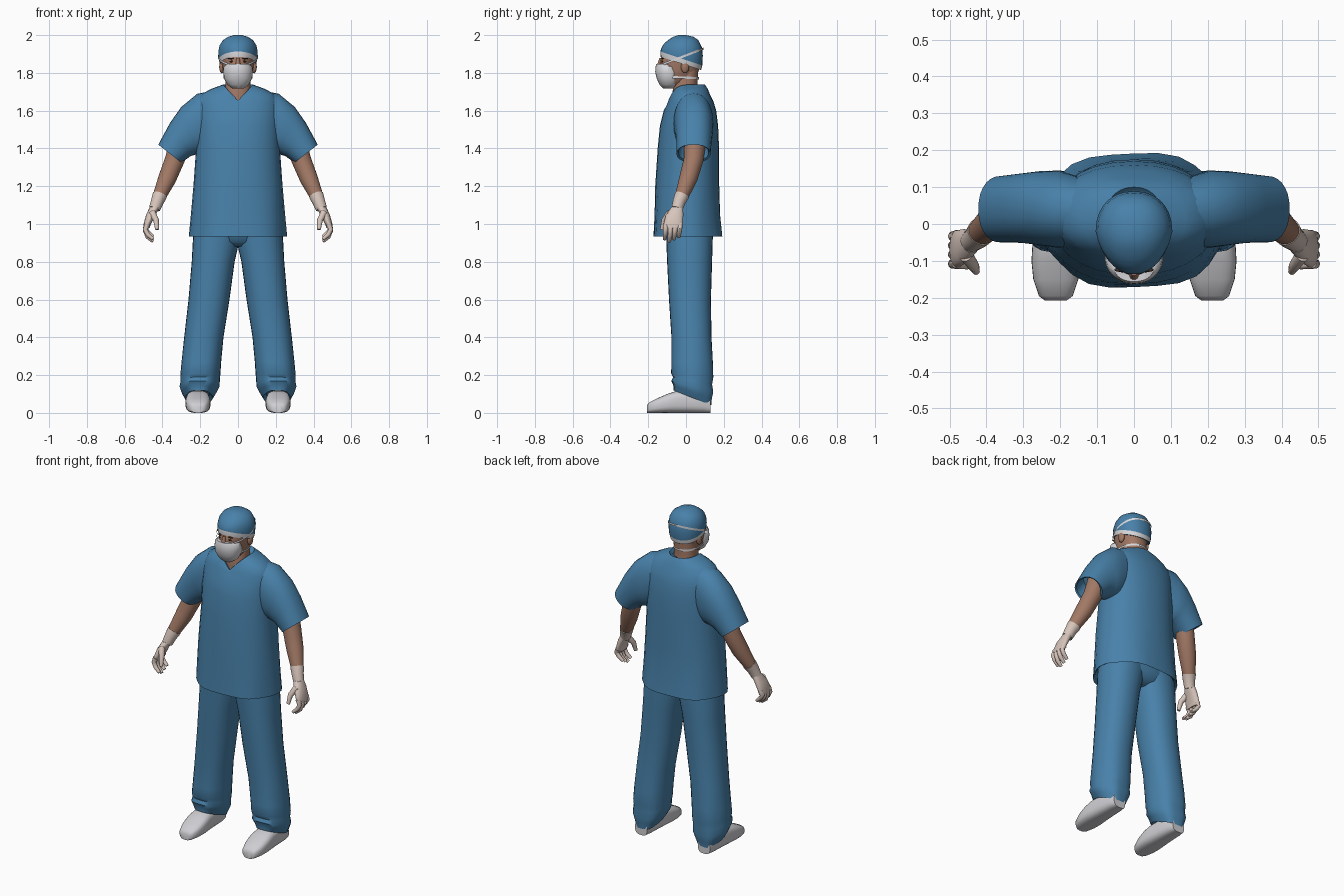
import bpy
import bmesh
import math
from mathutils import Vector

SIDES = 28

cube = bpy.data.objects.get("Cube")
if cube:
    bpy.data.objects.remove(cube)


def make_material(name, red, green, blue):
    mat = bpy.data.materials.new(name)
    mat.use_nodes = True
    mat.diffuse_color = (red, green, blue, 1)
    shader = mat.node_tree.nodes["Principled BSDF"]
    shader.inputs["Base Color"].default_value = (red, green, blue, 1)
    shader.inputs["Roughness"].default_value = 0.8
    return mat


scrub_blue = make_material("scrub blue", .065, .22, .40)
skin = make_material("skin brown", .36, .19, .13)
glove = make_material("glove cream", .68, .56, .50)
mask_white = make_material("mask white", .68, .68, .71)
shoe_grey = make_material("shoe grey", .62, .62, .65)
dark_brown = make_material("dark brown", .05, .03, .02)

parts = []


def ring(centre, u, v, power=2.2, drop=0, taper=0, wave=0):
    """Rounded cross-section; drop makes a V at the front, taper narrows the front."""
    points = []
    for i in range(SIDES):
        a = math.tau * i / SIDES
        c, s = math.cos(a), math.sin(a)
        c = math.copysign(abs(c) ** (2 / power), c)
        s = math.copysign(abs(s) ** (2 / power), s)
        swell = 1 + wave * math.sin(6 * a + 1)
        narrow = 1 + taper * min(s, 0)
        p = Vector(centre) + Vector(u) * c * swell * narrow + Vector(v) * s * swell
        if s < 0:
            p.z -= drop * (1 - abs(c))
        points.append(p)
    return points


def level(z, x0, x1, y0, y1, tilt=0, **shape):
    """Horizontal ring from its extents; tilt raises the back and lowers the front."""
    centre = ((x0 + x1) / 2, (y0 + y1) / 2, z)
    return ring(centre, ((x1 - x0) / 2, 0, 0), (0, (y1 - y0) / 2, tilt), **shape)


def centred(z, half, y0, y1, tilt=0, **shape):
    return level(z, -half, half, y0, y1, tilt, **shape)


def loft(name, rings, materials, mirror=False, caps=True, band_row=None):
    bm = bmesh.new()
    rows = [[bm.verts.new(p) for p in r] for r in rings]
    for k, (low, high) in enumerate(zip(rows, rows[1:])):
        for i in range(SIDES):
            j = (i + 1) % SIDES
            face = bm.faces.new((low[i], low[j], high[j], high[i]))
            face.material_index = 1 if k == band_row else 0
    if caps:
        bm.faces.new(rows[0][::-1])
        bm.faces.new(rows[-1])
    return finish(name, bm, materials, mirror)


def finish(name, bm, materials, mirror=False):
    bmesh.ops.recalc_face_normals(bm, faces=bm.faces)
    mesh = bpy.data.meshes.new(name)
    bm.to_mesh(mesh)
    bm.free()
    obj = bpy.data.objects.new(name, mesh)
    bpy.context.collection.objects.link(obj)
    for mat in materials:
        mesh.materials.append(mat)
    if mirror:
        mod = obj.modifiers.new("Mirror", 'MIRROR')
        mod.use_mirror_merge = False
    parts.append(obj)
    return obj


def tube(name, path, mat):
    """Mirrored limb through (x, y, z, radius) points."""
    spots = [Vector(p[:3]) for p in path]
    rings = []
    for i, p in enumerate(path):
        along = (spots[min(i + 1, len(path) - 1)] - spots[max(i - 1, 0)]).normalized()
        v = along.cross(Vector((1, 0, 0))).normalized()
        u = v.cross(along)
        rings.append(ring(spots[i], u * p[3], v * p[3], power=2))
    return loft(name, rings, [mat], mirror=True)


def blob(name, place, size, mat):
    bm = bmesh.new()
    bmesh.ops.create_uvsphere(bm, u_segments=14, v_segments=8, radius=1)
    bmesh.ops.scale(bm, vec=size, verts=bm.verts)
    bmesh.ops.translate(bm, vec=place, verts=bm.verts)
    return finish(name, bm, [mat], mirror=True)


# Tunic body, from the inside of the hem up to the V collar
loft("tunic", [
    centred(.99, .225, -.14, .15),
    centred(.94, .245, -.165, .185, wave=.02),
    centred(.933, .255, -.175, .195, wave=.025),
    centred(1.05, .247, -.168, .182, wave=.012),
    centred(1.2, .236, -.163, .176),
    centred(1.4, .222, -.15, .175),
    centred(1.52, .223, -.138, .17),
    centred(1.6, .222, -.118, .16),
    centred(1.65, .214, -.102, .145, drop=.02),
    centred(1.69, .19, -.096, .125, drop=.05),
    centred(1.716, .14, -.09, .115, drop=.066),
    centred(1.738, .08, -.082, .1, drop=.085),
    centred(1.72, .066, -.05, .085, drop=.08),
], [scrub_blue])


# Sleeves, each ring set by its upper and lower edge
def sleeve_ring(x_top, z_top, x_low, z_low, y, depth):
    centre = ((x_top + x_low) / 2, y, (z_top + z_low) / 2)
    edge = ((x_top - x_low) / 2, 0, (z_top - z_low) / 2)
    return ring(centre, edge, (0, depth, 0))


loft("sleeves", [
    sleeve_ring(.10, 1.71, .12, 1.42, .03, .085),
    sleeve_ring(.215, 1.69, .19, 1.37, .04, .105),
    sleeve_ring(.30, 1.62, .215, 1.37, .043, .1),
    sleeve_ring(.36, 1.535, .25, 1.36, .043, .094),
    sleeve_ring(.422, 1.42, .30, 1.325, .04, .09),
    sleeve_ring(.412, 1.42, .31, 1.335, .04, .08),
    sleeve_ring(.365, 1.49, .28, 1.40, .04, .07),
], [scrub_blue], mirror=True)

# Trousers: hips and two legs with gathered, slanted hems
loft("trouser_hips", [
    centred(1.06, .22, -.12, .145),
    centred(.95, .225, -.1, .14),
    centred(.905, .17, -.085, .125),
    centred(.88, .06, -.05, .08),
], [scrub_blue])
loft("trouser_legs", [
    level(1.02, -.02, .225, -.11, .14),
    level(.93, -.012, .238, -.105, .142),
    level(.8, .018, .245, -.1, .138),
    level(.6, .045, .262, -.09, .132),
    level(.4, .077, .285, -.077, .135),
    level(.27, .09, .298, -.078, .143, wave=.01),
    level(.2, .095, .304, -.08, .146, -.01, wave=.015),
    level(.17, .098, .302, -.07, .14, -.02, wave=.02),
    level(.14, .1, .307, -.08, .146, -.03, wave=.025),
    level(.11, .115, .296, -.068, .138, -.035, wave=.03),
    level(.08, .135, .278, -.068, .135, -.04, wave=.03),
    level(.1, .15, .265, -.05, .12, -.03),
], [scrub_blue], mirror=True)


# Shoes, lofted from toe to heel
def shoe_ring(y, half, height):
    return ring((.212, y, height / 2), (half, 0, 0), (0, 0, height / 2), power=3)


loft("shoes", [
    shoe_ring(-.207, .03, .04),
    shoe_ring(-.195, .046, .056),
    shoe_ring(-.15, .061, .078),
    shoe_ring(-.1, .066, .1),
    shoe_ring(-.05, .063, .116),
    shoe_ring(.02, .057, .12),
    shoe_ring(.09, .052, .11),
    shoe_ring(.13, .04, .08),
], [shoe_grey], mirror=True)

# Bare arms, gloves, fingers and thumbs
tube("arms", [(.3, .05, 1.45, .058), (.335, .04, 1.34, .052), (.375, .012, 1.24, .048),
              (.415, -.022, 1.15, .036), (.44, -.045, 1.09, .027)], skin)
tube("glove_cuffs", [(.414, -.021, 1.152, .039), (.427, -.036, 1.12, .034),
                     (.442, -.047, 1.08, .03)], glove)
loft("glove_palms", [
    level(1.09, .413, .467, -.077, -.016),
    level(1.05, .436, .486, -.106, -.014),
    level(1.0, .461, .5, -.119, -.017),
    level(.98, .468, .5, -.115, -.02),
], [glove], mirror=True)
for n, finger in enumerate(("index", "middle", "ring", "little")):
    y = -.106 + .025 * n
    lift = .012 * abs(n - 1)
    tube(finger + "_fingers", [
        (.48, y, 1.0, .015), (.491, y - .002, .965 + lift / 2, .013),
        (.478, y - .004, .932 + lift, .012), (.45, y - .008, .908 + lift, .009)], glove)
tube("thumbs", [(.455, -.085, 1.06, .019), (.434, -.115, 1.02, .015),
                (.428, -.128, .97, .01)], glove)

# Neck, head, ears and nose
loft("neck", [
    centred(1.6, .09, -.07, .08),
    centred(1.68, .072, -.074, .068),
    centred(1.74, .066, -.065, .06),
    centred(1.82, .066, -.05, .066),
], [skin])
loft("head", [
    centred(1.725, .035, -.115, -.05),
    centred(1.75, .056, -.13, .02),
    centred(1.78, .07, -.137, .056, taper=.1),
    centred(1.82, .08, -.14, .07, taper=.2),
    centred(1.86, .086, -.138, .08, taper=.2),
    centred(1.9, .09, -.125, .08, taper=.2),
    centred(1.95, .07, -.09, .06),
], [skin])
blob("ears", (.086, -.005, 1.832), (.014, .022, .034), skin)
loft("nose", [
    centred(1.82, .018, -.156, -.12),
    centred(1.845, .013, -.152, -.12),
    centred(1.88, .008, -.14, -.12),
], [skin])
blob("eyes", (.032, -.126, 1.86), (.013, .005, .005), dark_brown)
blob("eyebrows", (.034, -.124, 1.876), (.02, .006, .004), dark_brown)

# Surgical cap with a pale band along its slanted rim
loft("cap", [
    centred(1.855, .088, -.12, .07, -.035, taper=.2),
    centred(1.85, .098, -.134, .08, -.035, taper=.2),
    centred(1.876, .102, -.136, .086, -.037, taper=.2),
    centred(1.912, .104, -.13, .089, -.02, taper=.2),
    centred(1.945, .098, -.117, .084, -.01, taper=.18),
    centred(1.973, .08, -.095, .066, taper=.12),
    centred(1.991, .052, -.068, .04),
    centred(2.0, .02, -.04, .0),
], [scrub_blue, mask_white], band_row=1)

# Face mask and its two straps
loft("face_mask", [
    centred(1.717, .03, -.12, -.06),
    centred(1.737, .056, -.14, -.04),
    centred(1.77, .074, -.155, -.03),
    centred(1.805, .079, -.163, -.03, taper=.1),
    centred(1.833, .075, -.161, -.04, taper=.1),
    centred(1.848, .055, -.156, -.07),
], [mask_white])
loft("upper_strap", [
    centred(z, .106, -.142, .092, .045, taper=.2) for z in (1.877, 1.889)
], [mask_white], caps=False)
loft("lower_strap", [
    centred(z, .077, -.142, .07, -.004, taper=.1) for z in (1.77, 1.782)
], [mask_white], caps=False)

# Smooth shading with crisp hems and rims
bpy.ops.object.select_all(action='DESELECT')
for obj in parts:
    obj.select_set(True)
bpy.context.view_layer.objects.active = parts[0]
bpy.ops.object.shade_smooth_by_angle(angle=math.radians(45))
